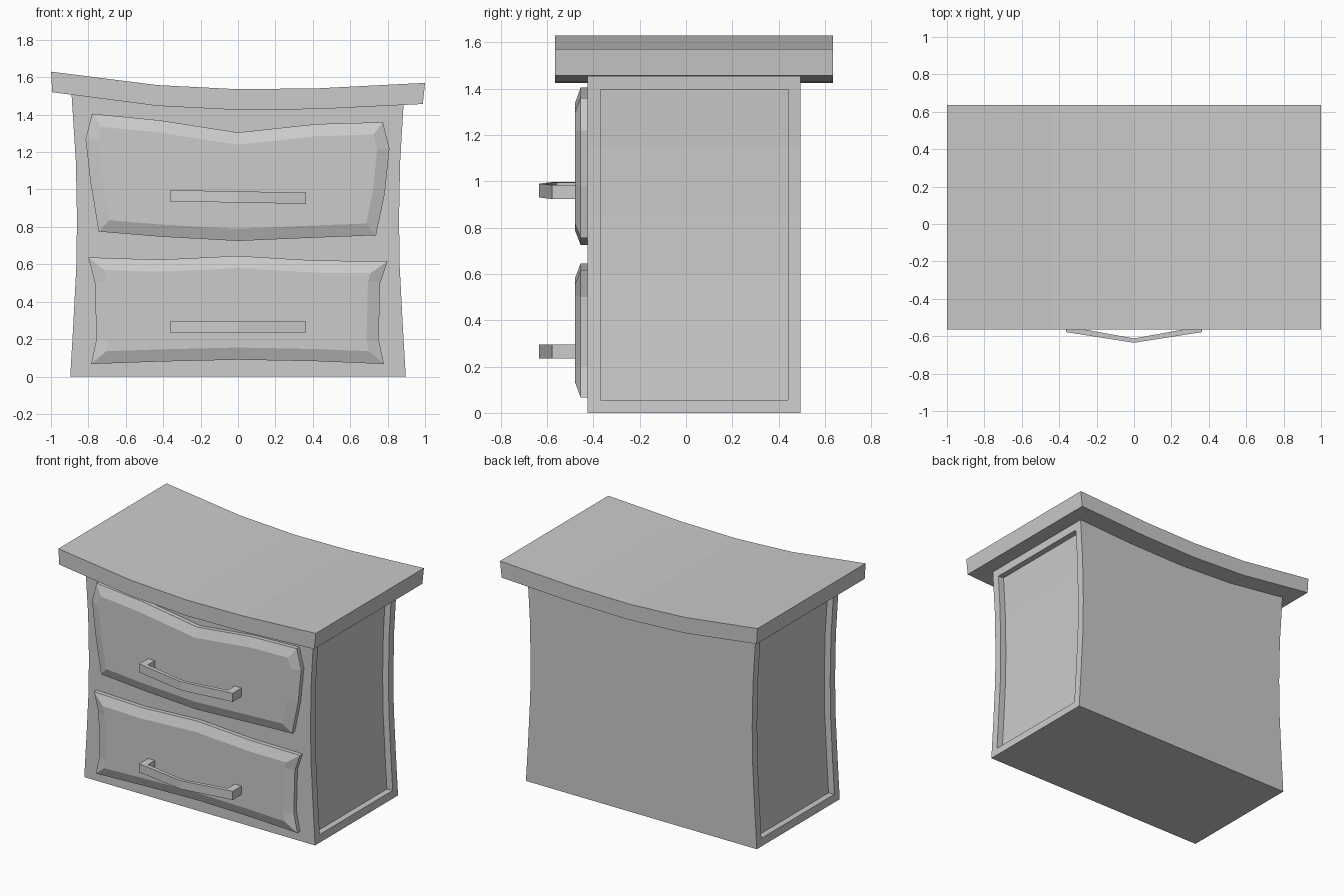
import bpy, bmesh

if "Cube" in bpy.data.objects:
    bpy.data.objects.remove(bpy.data.objects["Cube"])


def prism(bm, profile, y0, y1):
    """Extrude an (x, z) outline from y0 (front) to y1; return the front face."""
    front = [bm.verts.new((x, y0, z)) for x, z in profile]
    back = [bm.verts.new((x, y1, z)) for x, z in profile]
    face = bm.faces.new(front)
    bm.faces.new(back[::-1])
    n = len(profile)
    for i in range(n):
        j = (i + 1) % n
        bm.faces.new((front[i], back[i], back[j], front[j]))
    bmesh.ops.recalc_face_normals(bm, faces=bm.faces[:])
    return face


def finish(bm, name):
    mesh = bpy.data.meshes.new(name)
    bm.to_mesh(mesh)
    bm.free()
    obj = bpy.data.objects.new(name, mesh)
    bpy.context.collection.objects.link(obj)
    return obj


# Sagging top slab
sag = [(-0.43, 1.447), (0, 1.425), (0.43, 1.43)]
slab = ([(-0.993, 1.52)] + sag + [(0.988, 1.457)]
        + [(1.0, 1.57)] + [(x, z + 0.111) for x, z in sag[::-1]] + [(-1.0, 1.63)])
bm = bmesh.new()
prism(bm, slab, -0.565, 0.635)
finish(bm, "top_slab")

# Cabinet body with waisted sides and recessed side panels
waist = [(0.897, 0), (0.88, 0.29), (0.864, 0.6), (0.861, 0.85), (0.867, 1.15)]
body = (waist + [(0.885, 1.452)] + [(x, z + 0.003) for x, z in sag[::-1]]
        + [(-0.89, 1.509)] + [(-x, z) for x, z in waist[::-1]])
bm = bmesh.new()
prism(bm, body, -0.425, 0.495)
bm.normal_update()
sides = [f for f in bm.faces if abs(f.normal.x) > 0.9]
bmesh.ops.inset_region(bm, faces=sides, thickness=0.055, use_even_offset=True)
bmesh.ops.inset_region(bm, faces=sides, thickness=0.0005, depth=-0.045,
                       use_even_offset=True)
finish(bm, "cabinet_body")


# Drawer fronts with bevelled borders
def drawer(name, outline):
    bm = bmesh.new()
    face = prism(bm, outline, -0.455, -0.42)
    bmesh.ops.inset_region(bm, faces=[face], thickness=0.065, depth=0.025,
                           use_even_offset=True)
    for v in face.verts:
        v.co.y = -0.48
    finish(bm, name)


drawer("upper_drawer", [
    (-0.78, 1.405), (-0.42, 1.37), (0, 1.305), (0.42, 1.35), (0.775, 1.36),
    (0.81, 1.22), (0.785, 0.98), (0.738, 0.755), (0.42, 0.743), (0, 0.725),
    (-0.42, 0.748), (-0.745, 0.775), (-0.79, 1.05), (-0.815, 1.27)])
drawer("lower_drawer", [
    (-0.80, 0.637), (-0.42, 0.625), (0, 0.645), (0.42, 0.62), (0.80, 0.617),
    (0.76, 0.50), (0.752, 0.2), (0.78, 0.067), (0.42, 0.082), (0, 0.09),
    (-0.42, 0.08), (-0.785, 0.067), (-0.757, 0.2), (-0.765, 0.50)])


# Bowed pull handles with an open gap behind the bar
def handle(name, z, tilt):
    half = [(0, -0.635), (0.363, -0.578), (0.363, -0.47), (0.31, -0.47),
            (0.31, -0.556), (0, -0.612)]
    outline = half + [(-x, y) for x, y in half[-2:0:-1]]
    bm = bmesh.new()
    prism(bm, outline, -0.03, 0.03)
    for v in bm.verts:
        x, h, y = v.co
        v.co = (x, y, z + h + tilt * x)
    bmesh.ops.recalc_face_normals(bm, faces=bm.faces[:])
    finish(bm, name)


handle("upper_handle", 0.96, -0.018)
handle("lower_handle", 0.265, 0.0)
